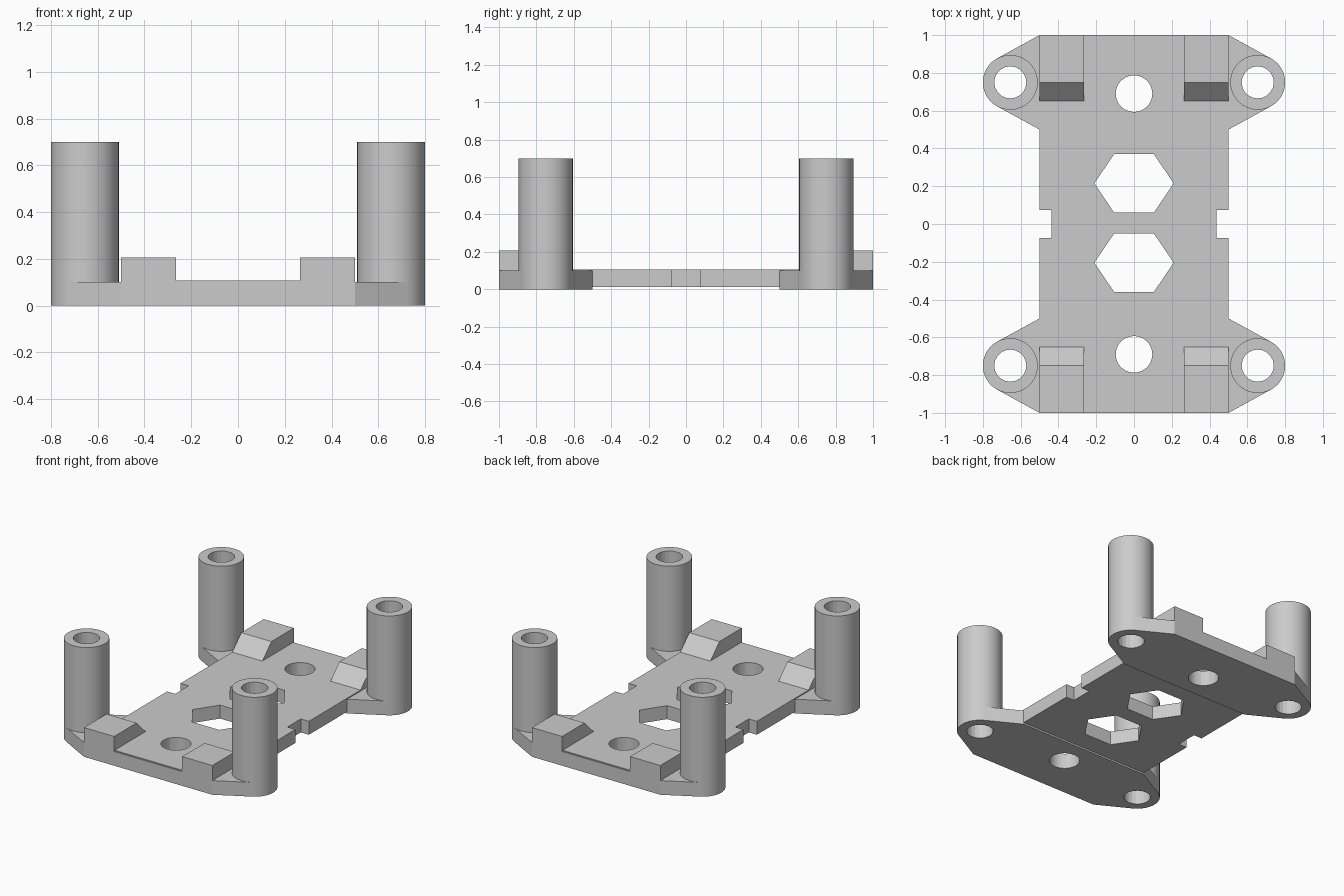
import bpy, bmesh, math
from mathutils import Vector
from mathutils.geometry import convex_hull_2d

cube = bpy.data.objects.get("Cube")
if cube:
    bpy.data.objects.remove(cube, do_unlink=True)

grey = bpy.data.materials.new("plain grey")
grey.use_nodes = True
colour = (0.6, 0.6, 0.6, 1)
grey.diffuse_color = colour
grey.node_tree.nodes["Principled BSDF"].inputs["Base Color"].default_value = colour

POST_X, POST_Y, POST_R = 0.655, 0.75, 0.145


def circle(x, y, r, n):
    return [(x + r * math.cos(math.tau * i / n), y + r * math.sin(math.tau * i / n))
            for i in range(n)]


def extrude(name, points, direction):
    """Close a flat outline of 3D points and extrude it into a solid."""
    bm = bmesh.new()
    face = bm.faces.new([bm.verts.new(p) for p in points])
    ext = bmesh.ops.extrude_face_region(bm, geom=[face])
    moved = [v for v in ext["geom"] if isinstance(v, bmesh.types.BMVert)]
    bmesh.ops.translate(bm, verts=moved, vec=direction)
    bmesh.ops.recalc_face_normals(bm, faces=bm.faces)
    mesh = bpy.data.meshes.new(name)
    bm.to_mesh(mesh)
    bm.free()
    mesh.materials.append(grey)
    obj = bpy.data.objects.new(name, mesh)
    bpy.context.collection.objects.link(obj)
    return obj


def prism(name, outline, z0, z1):
    return extrude(name, [(x, y, z0) for x, y in outline], (0, 0, z1 - z0))


def cut(obj, outlines):
    """Punch vertical holes through a part."""
    bpy.context.view_layer.objects.active = obj
    for outline in outlines:
        cutter = prism("hole_cutter", outline, -0.2, 1)
        cutter.hide_render = True
        mod = obj.modifiers.new("hole", 'BOOLEAN')
        mod.operation = 'DIFFERENCE'
        mod.solver = 'EXACT'
        mod.object = cutter
        bpy.ops.object.modifier_apply(modifier=mod.name)
        bpy.data.objects.remove(cutter, do_unlink=True)


def hexagon(cy):
    return [(0.21, cy), (0.105, cy + 0.155), (-0.105, cy + 0.155),
            (-0.21, cy), (-0.105, cy - 0.155), (0.105, cy - 0.155)]


post_holes = {(sx, sy): circle(sx * POST_X, sy * POST_Y, 0.085, 20)
              for sx in (-1, 1) for sy in (-1, 1)}
round_holes = {sy: circle(0, sy * 0.69, 0.097, 24) for sy in (-1, 1)}
parts = []

# Central deck with side notches, two hexagonal windows and two round holes
half = [(0.5, -0.995), (0.5, -0.075), (0.437, -0.075),
        (0.437, 0.075), (0.5, 0.075), (0.5, 0.995)]
deck = prism("deck", half + [(-x, y) for x, y in reversed(half)], 0.012, 0.107)
cut(deck, [hexagon(0.215), hexagon(-0.205), *round_holes.values()])
parts.append(deck)

for sy, end in ((-1, "front"), (1, "back")):
    # End plate: tapers from the deck out to the rounded ears
    pts = [(sx * 0.5, sy * y) for sx in (-1, 1) for y in (0.5, 1)]
    for sx in (-1, 1):
        pts += circle(sx * POST_X, sy * POST_Y, POST_R, 64)
    outline = [pts[i] for i in convex_hull_2d([Vector(p) for p in pts])]
    plate = prism(end + "_end_plate", outline, 0, 0.1)
    cut(plate, [round_holes[sy], post_holes[-1, sy], post_holes[1, sy]])
    parts.append(plate)

    for sx, side in ((-1, "right"), (1, "left")):
        # Hollow corner post
        post = prism(f"{end}_{side}_post",
                     circle(sx * POST_X, sy * POST_Y, POST_R, 64), 0, 0.7)
        cut(post, [post_holes[sx, sy]])
        parts.append(post)

        # Stop block with a ramp facing the middle
        profile = [(1, 0.05), (1, 0.206), (0.75, 0.206), (0.65, 0.107), (0.65, 0.05)]
        parts.append(extrude(f"{end}_{side}_stop_block",
                             [(sx * 0.265, sy * y, z) for y, z in profile],
                             (sx * 0.235, 0, 0)))

# Smooth round walls, keep corners sharp
bpy.ops.object.select_all(action='DESELECT')
for obj in parts:
    obj.select_set(True)
bpy.context.view_layer.objects.active = deck
bpy.ops.object.shade_smooth_by_angle(angle=math.radians(15))
